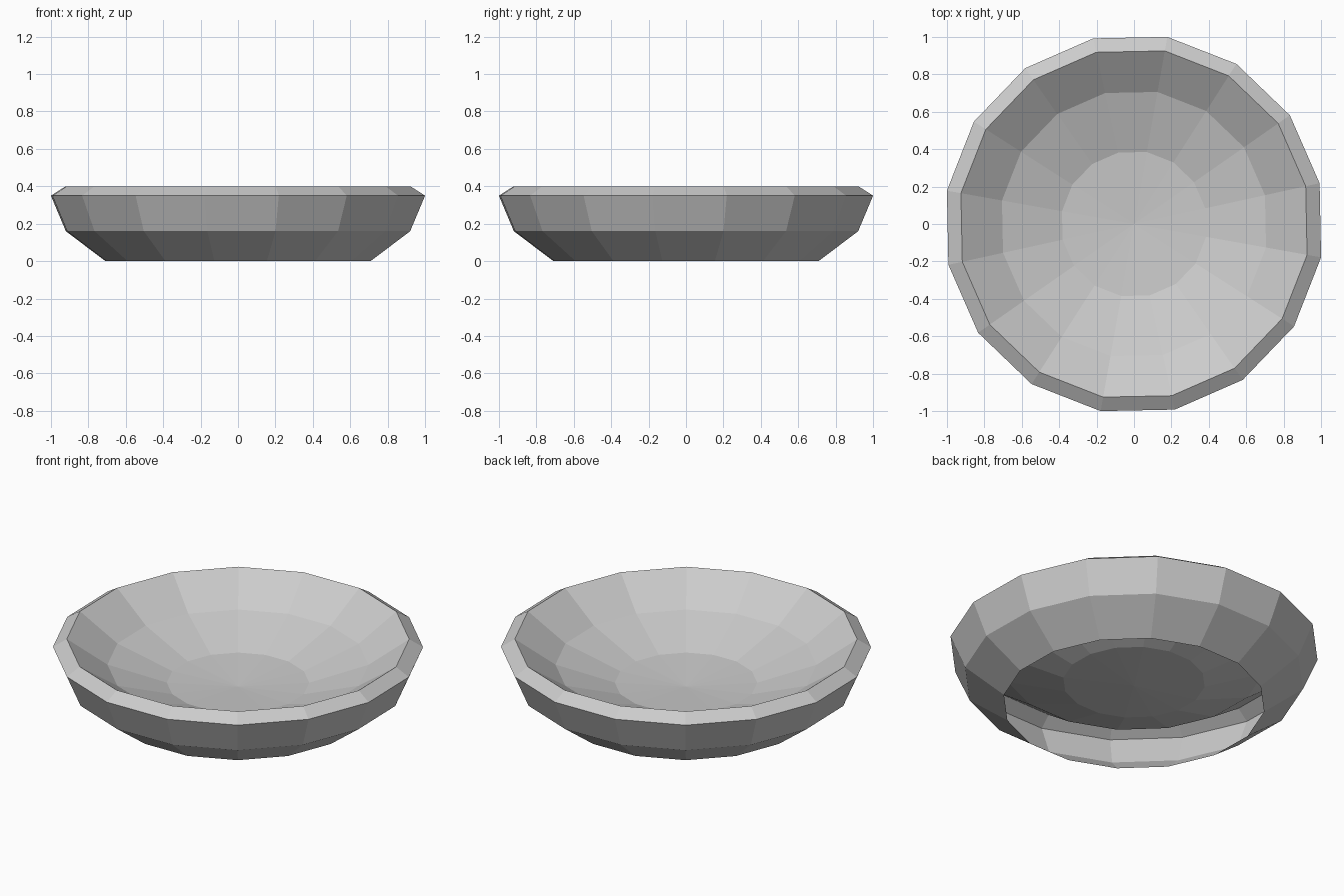
import bpy, bmesh, math

if "Cube" in bpy.data.objects:
    bpy.data.objects.remove(bpy.data.objects["Cube"])

SIDES = 16
TURN = math.radians(-10.1)

# Profile (radius, z): open foot, outer wall, bevelled rim, then down the inside of the dish
PROFILE = [(0.72, 0.0), (0.935, 0.16), (1.016, 0.35), (0.94, 0.398),
           (0.717, 0.243), (0.391, 0.134)]
CENTRE_Z = 0.11

bm = bmesh.new()


def ring(radius, z):
    angles = [TURN + math.tau * i / SIDES for i in range(SIDES)]
    return [bm.verts.new((radius * math.cos(a), radius * math.sin(a), z)) for a in angles]


# Walls between neighbouring rings
rings = [ring(r, z) for r, z in PROFILE]
for low, high in zip(rings, rings[1:]):
    for i in range(SIDES):
        j = (i + 1) % SIDES
        bm.faces.new((low[i], low[j], high[j], high[i]))

# Shallow fan closing the middle of the dish
centre = bm.verts.new((0, 0, CENTRE_Z))
for i in range(SIDES):
    bm.faces.new((rings[-1][i], rings[-1][(i + 1) % SIDES], centre))

mesh = bpy.data.meshes.new("bowl")
bm.to_mesh(mesh)
bm.free()
bowl = bpy.data.objects.new("bowl", mesh)
bpy.context.collection.objects.link(bowl)
